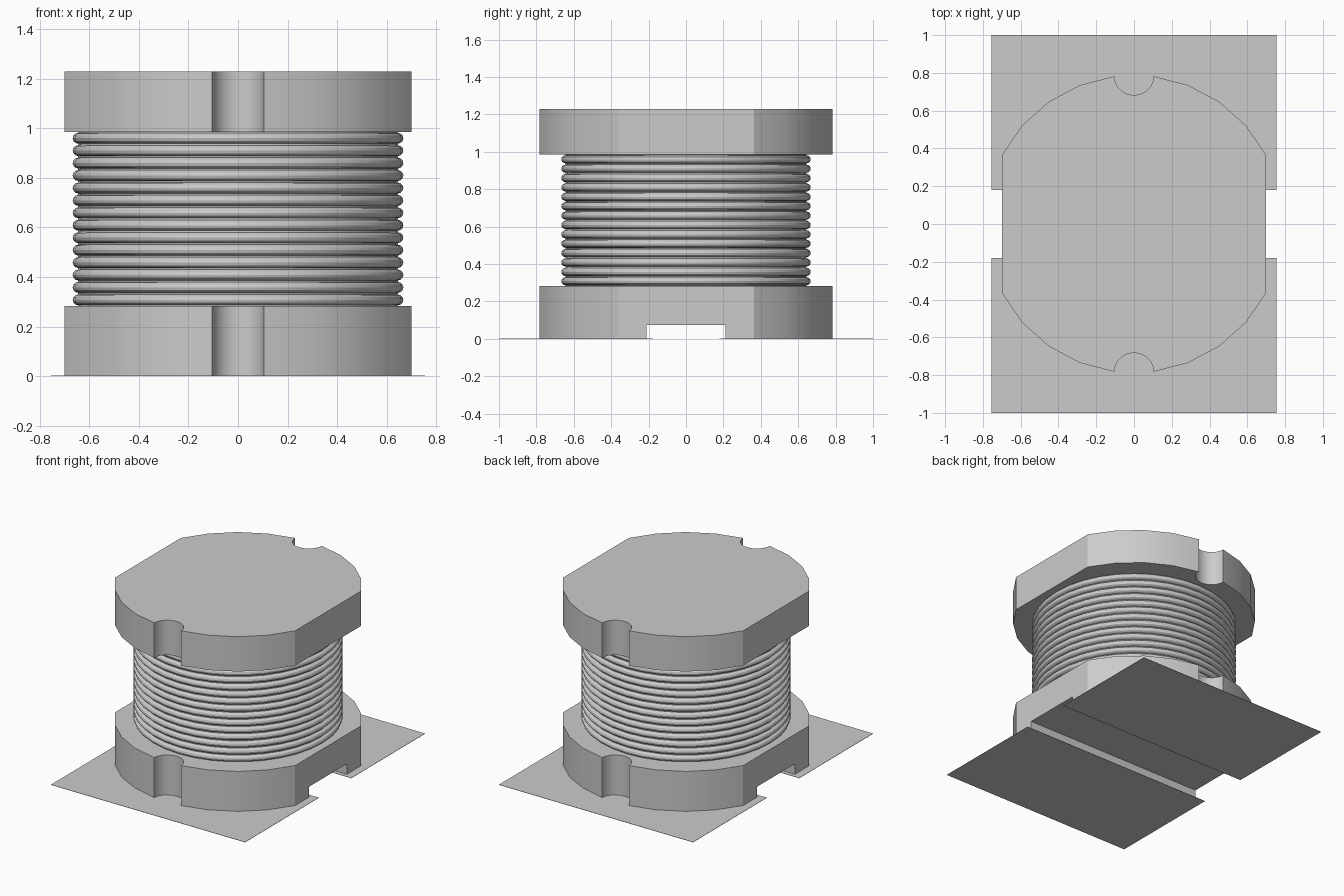
import bpy
import bmesh
import math

if "Cube" in bpy.data.objects:
    bpy.data.objects.remove(bpy.data.objects["Cube"])

grey = bpy.data.materials.new("ferrite grey")
grey.diffuse_color = (0.6, 0.6, 0.6, 1)
grey.use_nodes = True
grey.node_tree.nodes["Principled BSDF"].inputs["Base Color"].default_value = grey.diffuse_color


def finish(name, bm, smooth=True):
    bmesh.ops.recalc_face_normals(bm, faces=bm.faces)
    mesh = bpy.data.meshes.new(name)
    bm.to_mesh(mesh)
    bm.free()
    ob = bpy.data.objects.new(name, mesh)
    bpy.context.collection.objects.link(ob)
    mesh.materials.append(grey)
    bpy.ops.object.select_all(action='DESELECT')
    ob.select_set(True)
    bpy.context.view_layer.objects.active = ob
    if smooth:
        bpy.ops.object.shade_smooth_by_angle(angle=math.radians(30))
    return ob


def prism(name, outline, z0, z1, smooth=True):
    bm = bmesh.new()
    face = bm.faces.new([bm.verts.new((x, y, z0)) for x, y in outline])
    ext = bmesh.ops.extrude_face_region(bm, geom=[face])
    for v in ext["geom"]:
        if isinstance(v, bmesh.types.BMVert):
            v.co.z = z1
    return finish(name, bm, smooth)


# Flange outline: flat sides, faceted arcs and a round notch front and back
R, NOTCH = 0.789, 0.104
a0, a1 = math.acos(0.7 / R), math.acos(NOTCH / R)
arc = [(R * math.cos(a0 + (a1 - a0) * i / 4), R * math.sin(a0 + (a1 - a0) * i / 4))
       for i in range(5)]
notch = [(NOTCH * math.cos(math.pi * i / 12), arc[-1][1] - 0.1 * math.sin(math.pi * i / 12))
         for i in range(1, 12)]
half = arc + notch + [(-x, y) for x, y in reversed(arc)]
outline = half + [(-x, -y) for x, y in half]

top_flange = prism("top_flange", outline, 0.985, 1.23)
bottom_flange = prism("bottom_flange", outline, 0.002, 0.283)

# Slot through the underside of the bottom flange
cutter = prism("slot_cutter", [(-1, -0.21), (1, -0.21), (1, 0.21), (-1, 0.21)],
               -0.1, 0.075, False)
cutter.hide_render = True
bpy.context.view_layer.objects.active = bottom_flange
mod = bottom_flange.modifiers.new("slot", 'BOOLEAN')
mod.operation = 'DIFFERENCE'
mod.solver = 'EXACT'
mod.object = cutter
# Cut before smoothing is evaluated
bpy.ops.object.modifier_move_to_index(modifier="slot", index=0)
bpy.ops.object.modifier_apply(modifier="slot")
bpy.data.objects.remove(cutter)

# Core inside the winding
SEG = 36
core = [(0.645 * math.cos(2 * math.pi * i / SEG), 0.645 * math.sin(2 * math.pi * i / SEG))
        for i in range(SEG)]
prism("core", core, 0.28, 0.99)

# Winding: a stack of wire rings
TURNS, SIDES, Z0, Z1 = 14, 12, 0.283, 0.985
pitch = (Z1 - Z0) / TURNS
bm = bmesh.new()
for t in range(TURNS):
    zc = Z0 + pitch * (t + 0.5)
    rings = []
    for i in range(SEG):
        a = 2 * math.pi * i / SEG
        loop = []
        for j in range(SIDES):
            b = 2 * math.pi * j / SIDES
            r = 0.644 + 0.023 * math.cos(b)
            loop.append(bm.verts.new((r * math.cos(a), r * math.sin(a),
                                      zc + 0.022 * math.sin(b))))
        rings.append(loop)
    for i in range(SEG):
        p, q = rings[i], rings[(i + 1) % SEG]
        for j in range(SIDES):
            k = (j + 1) % SIDES
            bm.faces.new((p[j], q[j], q[k], p[k]))
winding = finish("winding", bm)
bpy.ops.object.shade_smooth_by_angle(angle=math.radians(40))

# Flat solder pads under the front and back
for name, s in (("front_pad", -1), ("back_pad", 1)):
    ya, yb = sorted((s * 0.18, s * 1.0))
    prism(name, [(-0.755, ya), (0.755, ya), (0.755, yb), (-0.755, yb)], 0, 0.002, False)
